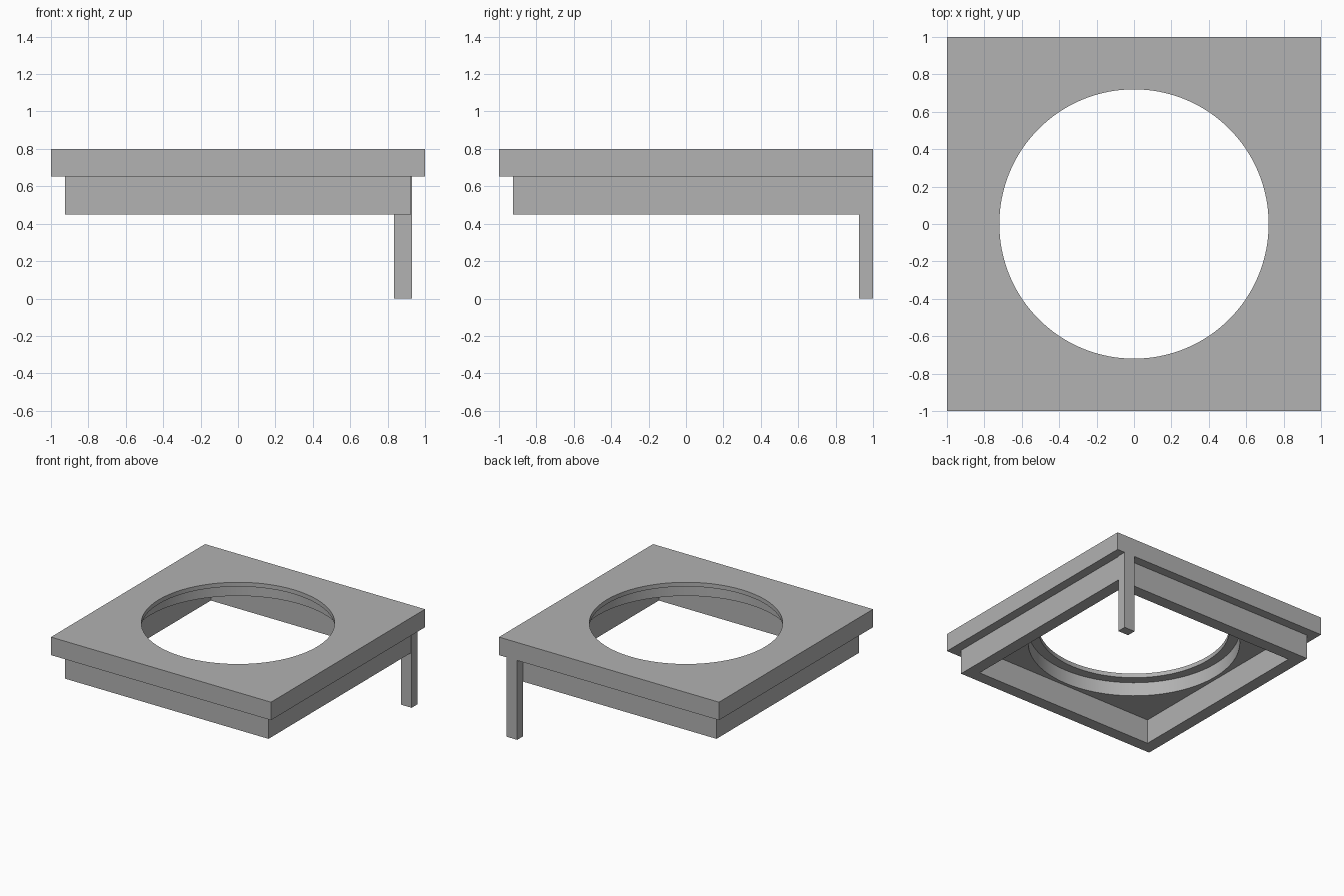
import bpy

default_cube = bpy.data.objects.get("Cube")
if default_cube:
    bpy.data.objects.remove(default_cube, do_unlink=True)

# Single flat colour
grey = bpy.data.materials.new("plain grey")
grey.use_nodes = True
colour = (0.445, 0.445, 0.445, 1)
grey.diffuse_color = colour
grey.node_tree.nodes["Principled BSDF"].inputs["Base Color"].default_value = colour

TOP, SLAB_BASE, SKIRT_BASE = 0.80, 0.652, 0.45
REBATE_TOP = 0.765
SKIRT_OUT, SKIRT_IN = 0.925, 0.825


def box(name, x, y, z):
    """Box from (min, max) ranges on each axis."""
    ranges = (x, y, z)
    bpy.ops.mesh.primitive_cube_add(size=1, location=[sum(r) / 2 for r in ranges])
    obj = bpy.context.object
    obj.name = name
    obj.scale = [r[1] - r[0] for r in ranges]
    bpy.ops.object.transform_apply(location=False, rotation=False, scale=True)
    obj.data.materials.append(grey)
    return obj


def cylinder(name, radius, z):
    bpy.ops.mesh.primitive_cylinder_add(vertices=128, radius=radius, depth=z[1] - z[0],
                                        location=(0, 0, sum(z) / 2))
    obj = bpy.context.object
    obj.name = name
    obj.data.materials.append(grey)
    return obj


def cut(target, cutter):
    """Subtract the cutter from the target, then discard it."""
    cutter.hide_render = True
    mod = target.modifiers.new("cut", "BOOLEAN")
    mod.operation = "DIFFERENCE"
    mod.solver = "EXACT"
    mod.object = cutter
    bpy.ops.object.select_all(action="DESELECT")
    bpy.context.view_layer.objects.active = target
    target.select_set(True)
    bpy.ops.object.modifier_apply(modifier=mod.name)
    bpy.data.objects.remove(cutter, do_unlink=True)


# Square top with a round opening and a wider rebate underneath
top_slab = box("top_slab", (-1, 1), (-1, 1), (SLAB_BASE, TOP))
cut(top_slab, cylinder("opening_cutter", 0.72, (0.3, 1.1)))
cut(top_slab, cylinder("rebate_cutter", 0.797, (0.3, REBATE_TOP)))
bpy.ops.object.shade_smooth_by_angle()

# Square skirt frame below the top
skirt = box("skirt_frame", (-SKIRT_OUT, SKIRT_OUT), (-SKIRT_OUT, SKIRT_OUT),
            (SKIRT_BASE, SLAB_BASE))
cut(skirt, box("skirt_cutter", (-SKIRT_IN, SKIRT_IN), (-SKIRT_IN, SKIRT_IN), (0.2, 1)))

# Single leg at the back left corner, flush with the back edge of the top
box("back_left_leg", (0.834, 0.931), (SKIRT_OUT, 1), (0, SLAB_BASE))
